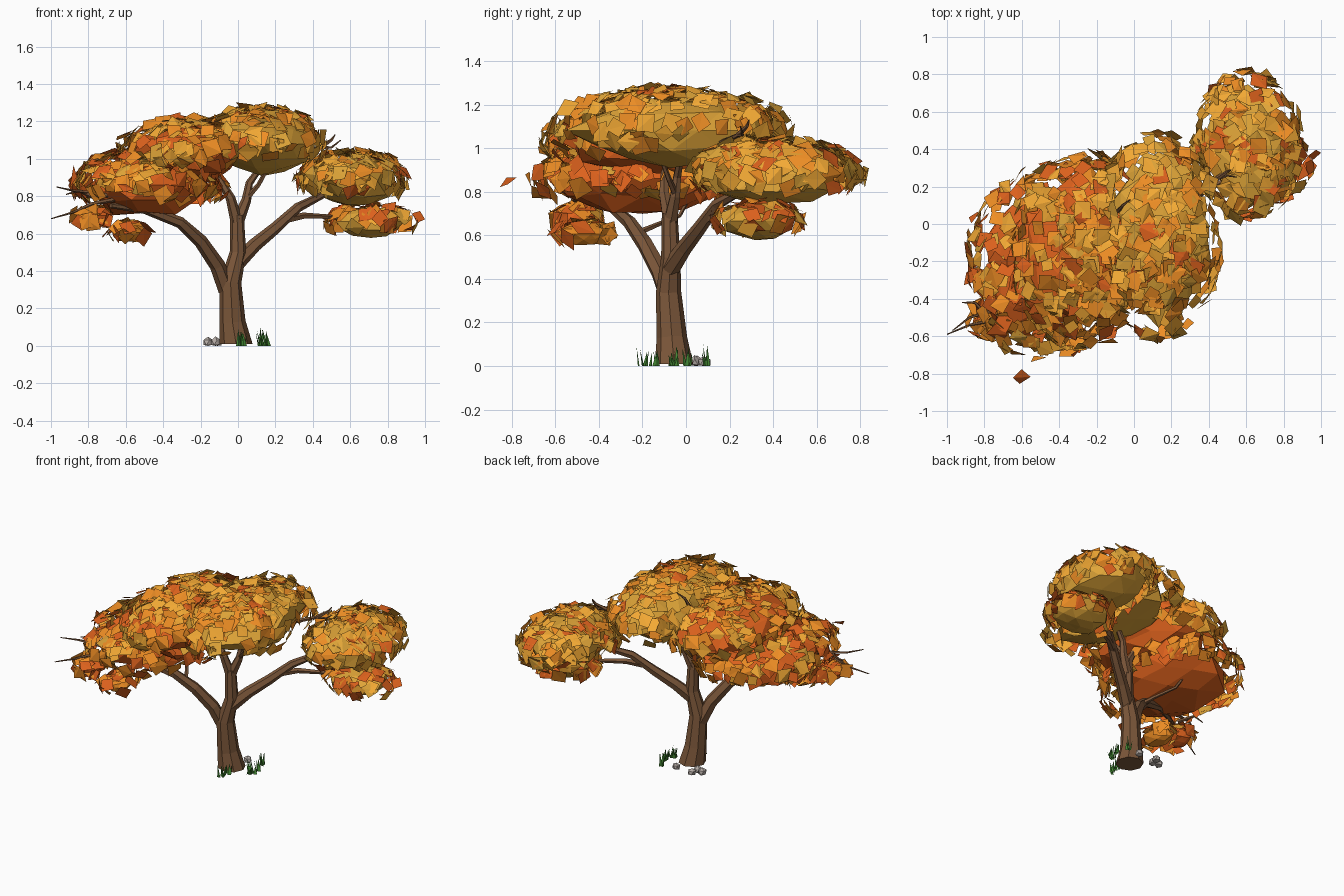
import bpy, bmesh, math, random
from mathutils import Vector, Matrix

if "Cube" in bpy.data.objects:
    bpy.data.objects.remove(bpy.data.objects["Cube"])

random.seed(7)


def material(name, rgb):
    m = bpy.data.materials.new(name)
    m.diffuse_color = (*rgb, 1)
    m.use_nodes = True
    m.node_tree.nodes["Principled BSDF"].inputs["Base Color"].default_value = m.diffuse_color
    return m


RED = material("leaf_red", (0.72, 0.12, 0.012))
ORANGE = material("leaf_orange", (0.86, 0.27, 0.018))
AMBER = material("leaf_amber", (0.90, 0.40, 0.035))
GOLD = material("leaf_gold", (0.75, 0.38, 0.04))
BARK = material("bark", (0.2, 0.095, 0.042))
GRASS = material("grass", (0.06, 0.26, 0.035))
STONE = material("stone", (0.45, 0.4, 0.37))
LEAVES = [RED, ORANGE, AMBER, GOLD]


def finish(name, bm, mats):
    mesh = bpy.data.meshes.new(name)
    bm.to_mesh(mesh)
    bm.free()
    for m in mats:
        mesh.materials.append(m)
    ob = bpy.data.objects.new(name, mesh)
    bpy.context.collection.objects.link(ob)
    return ob


def tube(name, path, sides=6):
    """Faceted tapering limb; path holds (x, y, z, radius)."""
    bm = bmesh.new()
    pts = [Vector(p[:3]) for p in path]
    rings = []
    for i, p in enumerate(pts):
        t = (pts[min(i + 1, len(pts) - 1)] - pts[max(i - 1, 0)]).normalized()
        if i == 0 and p.z < 0.02:
            t = Vector((0, 0, 1))
        u = t.cross(Vector((0, 1, 0.01))).normalized()
        v = t.cross(u)
        rings.append([bm.verts.new(p + path[i][3] * (u * math.cos(a) + v * math.sin(a)))
                      for a in (2 * math.pi * k / sides for k in range(sides))])
    for a, b in zip(rings, rings[1:]):
        for k in range(sides):
            n = (k + 1) % sides
            bm.faces.new((a[k], a[n], b[n], b[k]))
    bm.faces.new(rings[0][::-1])
    bm.faces.new(rings[-1])
    bmesh.ops.recalc_face_normals(bm, faces=bm.faces)
    return finish(name, bm, [BARK])


# Trunk and main limbs
tube("trunk", [(-0.01, -0.055, 0.01, 0.088), (-0.03, -0.065, 0.13, 0.07),
               (-0.04, -0.08, 0.34, 0.058), (0.0, -0.07, 0.5, 0.044),
               (-0.005, -0.075, 0.7, 0.036)], 8)
tube("trunk_fork_left", [(-0.005, -0.075, 0.66, 0.034), (-0.04, -0.1, 0.79, 0.026),
                         (-0.09, -0.1, 0.88, 0.018), (-0.2, -0.06, 0.98, 0.012)])
tube("trunk_fork_right", [(0.0, -0.07, 0.67, 0.034), (0.045, -0.05, 0.78, 0.026),
                          (0.06, -0.04, 0.87, 0.02), (0.14, -0.02, 0.98, 0.014)])
tube("fork_twig", [(0.05, -0.05, 0.79, 0.016), (0.11, -0.08, 0.86, 0.013), (0.17, -0.12, 0.97, 0.01)], 5)
tube("left_limb", [(-0.06, -0.075, 0.3, 0.046), (-0.11, -0.12, 0.43, 0.042),
                   (-0.2, -0.19, 0.56, 0.037), (-0.31, -0.26, 0.66, 0.031),
                   (-0.5, -0.34, 0.73, 0.024), (-0.68, -0.45, 0.75, 0.014)])
tube("left_limb_fork", [(-0.25, -0.22, 0.61, 0.016), (-0.29, -0.15, 0.64, 0.012),
                        (-0.37, -0.03, 0.69, 0.01), (-0.42, 0.03, 0.8, 0.008)], 5)
tube("right_limb", [(0.0, -0.07, 0.45, 0.044), (0.09, -0.01, 0.54, 0.037),
                    (0.2, 0.06, 0.63, 0.032), (0.32, 0.14, 0.74, 0.026),
                    (0.5, 0.3, 0.83, 0.016)])
tube("right_limb_fork", [(0.24, 0.09, 0.67, 0.022), (0.35, 0.16, 0.695, 0.018),
                         (0.48, 0.23, 0.69, 0.013), (0.68, 0.32, 0.67, 0.01)], 5)

# Bare twigs poking out of the crown
TWIGS = [[(-0.62, -0.43, 0.79), (-0.78, -0.52, 0.76), (-0.88, -0.54, 0.715), (-1.0, -0.59, 0.68)],
         [(-0.62, -0.43, 0.79), (-0.78, -0.47, 0.82), (-0.88, -0.5, 0.83), (-0.97, -0.57, 0.85)],
         [(-0.78, -0.5, 0.8), (-0.85, -0.42, 0.83), (-0.92, -0.42, 0.81)],
         [(0.3, 0.15, 1.02), (0.44, 0.24, 1.06), (0.5, 0.26, 1.06), (0.55, 0.25, 1.1)],
         [(0.44, 0.24, 1.06), (0.5, 0.28, 1.1), (0.52, 0.29, 1.13)],
         [(-0.1, 0.05, 1.1), (-0.06, 0.1, 1.22), (-0.02, 0.13, 1.26)]]
for i, tw in enumerate(TWIGS):
    tube(f"twig_{i + 1}", [(*p, 0.014 - 0.011 * k / (len(tw) - 1)) for k, p in enumerate(tw)], 5)

# Crown clumps: name, centre, core radii, leaf count, core material, leaf weights
CLUMPS = [
    ("left_clump", (-0.48, -0.2, 0.86), (0.34, 0.43, 0.165), 290, RED, (4, 6, 2, 1)),
    ("upper_left_clump", (-0.28, -0.14, 1.03), (0.31, 0.43, 0.16), 270, RED, (2, 6, 4, 1)),
    ("upper_right_clump", (0.13, -0.07, 1.08), (0.28, 0.46, 0.165), 300, GOLD, (1, 5, 6, 2)),
    ("right_clump", (0.61, 0.42, 0.88), (0.24, 0.33, 0.14), 220, GOLD, (1, 3, 6, 3)),
    ("right_lower_clump", (0.71, 0.32, 0.665), (0.2, 0.17, 0.085), 70, GOLD, (5, 4, 2, 1)),
    ("left_lower_clump", (-0.59, -0.47, 0.605), (0.09, 0.12, 0.05), 30, ORANGE, (5, 5, 1, 1)),
    ("left_tip_clump", (-0.78, -0.5, 0.68), (0.09, 0.1, 0.055), 28, RED, (6, 4, 1, 0)),
]


def inside_other(p, me):
    for name, c, r, *_ in CLUMPS:
        if name != me and sum(((p[i] - c[i]) / r[i]) ** 2 for i in range(3)) < 0.85:
            return True
    return False


def add_leaf(bm, pos, normal, size, mat):
    rot = normal.to_track_quat('Z', 'Y').to_matrix() @ Matrix.Rotation(random.uniform(0, 6.3), 3, 'Z')
    h = size / 2
    bend = random.uniform(-0.4, 0.1) * h
    q = [bm.verts.new(pos + rot @ Vector(c)) for c in
         ((-h, -h, 0), (h, -h * 0.85, bend), (h, h, 0), (-h * 0.85, h, bend))]
    for tri in ((q[0], q[1], q[2]), (q[0], q[2], q[3])):
        bm.faces.new(tri).material_index = mat


for name, c, r, count, core_mat, weights in CLUMPS:
    c = Vector(c)
    # Faceted core with a flattened underside
    bm = bmesh.new()
    bmesh.ops.create_icosphere(bm, subdivisions=2, radius=1)
    for v in bm.verts:
        k = random.uniform(0.82, 1.06)
        z = v.co.z if v.co.z > 0 else max(v.co.z * 1.1, -1)
        v.co = c + Vector((v.co.x * k * r[0], v.co.y * k * r[1], z * k * r[2]))
    finish(name + "_core", bm, [core_mat])
    # Loose square leaves hovering over the top and sides, denser on top
    bm = bmesh.new()
    for _ in range(count):
        z = 1 - 1.4 * random.random() ** 1.35
        a = random.uniform(0, 2 * math.pi)
        s = math.sqrt(1 - z * z)
        d = Vector((s * math.cos(a), s * math.sin(a), z))
        k = random.uniform(1.06, 1.26)
        p = c + Vector((d.x * r[0], d.y * r[1], d.z * r[2])) * k
        if inside_other(p, name):
            continue
        n = Vector((d.x / r[0], d.y / r[1], d.z / r[2])).normalized()
        n = (n + 0.4 * Vector([random.uniform(-1, 1) for _ in range(3)])).normalized()
        mat = random.choices(range(4), weights)[0]
        add_leaf(bm, p, n, random.uniform(0.06, 0.096), mat)
    if name == "right_lower_clump":
        add_leaf(bm, Vector((0.965, 0.37, 0.69)), Vector((0.4, -0.7, 0.5)).normalized(), 0.06, 0)
    if name == "left_clump":
        add_leaf(bm, Vector((-0.6, -0.82, 0.85)), Vector((0.3, -0.5, 0.8)).normalized(), 0.07, 0)
    finish(name + "_leaves", bm, LEAVES)

# Grass tufts around the base
bm = bmesh.new()
for x, y in ((0.01, -0.2), (0.02, -0.15), (0.12, -0.06), (0.15, -0.05), (0.16, 0.01), (0.12, 0.1)):
    for _ in range(4):
        a = random.uniform(0, 6.3)
        base = Vector((x + random.uniform(-0.018, 0.018), y + random.uniform(-0.018, 0.018), 0))
        w = Vector((math.cos(a), math.sin(a), 0)) * 0.012
        side = Vector((-w.y, w.x, 0))
        tip = base + side * random.uniform(0.5, 2) + Vector((0, 0, random.uniform(0.05, 0.1)))
        ring = [bm.verts.new(base + o) for o in (w, side * 0.6, -w)]
        top = bm.verts.new(tip)
        for k in range(3):
            bm.faces.new((ring[k], ring[(k + 1) % 3], top))
finish("grass_tufts", bm, [GRASS])

# Small stones
for i, (x, y, s) in enumerate(((-0.16, 0.05, 0.03), (-0.11, 0.09, 0.028), (-0.12, 0.04, 0.03), (0.02, 0.08, 0.028))):
    bm = bmesh.new()
    bmesh.ops.create_icosphere(bm, subdivisions=1, radius=s)
    for v in bm.verts:
        v.co = Vector((x, y, s * 0.6)) + v.co * random.uniform(0.85, 1.1)
        v.co.z = max(v.co.z, 0)
    finish(f"stone_{i + 1}", bm, [STONE])
